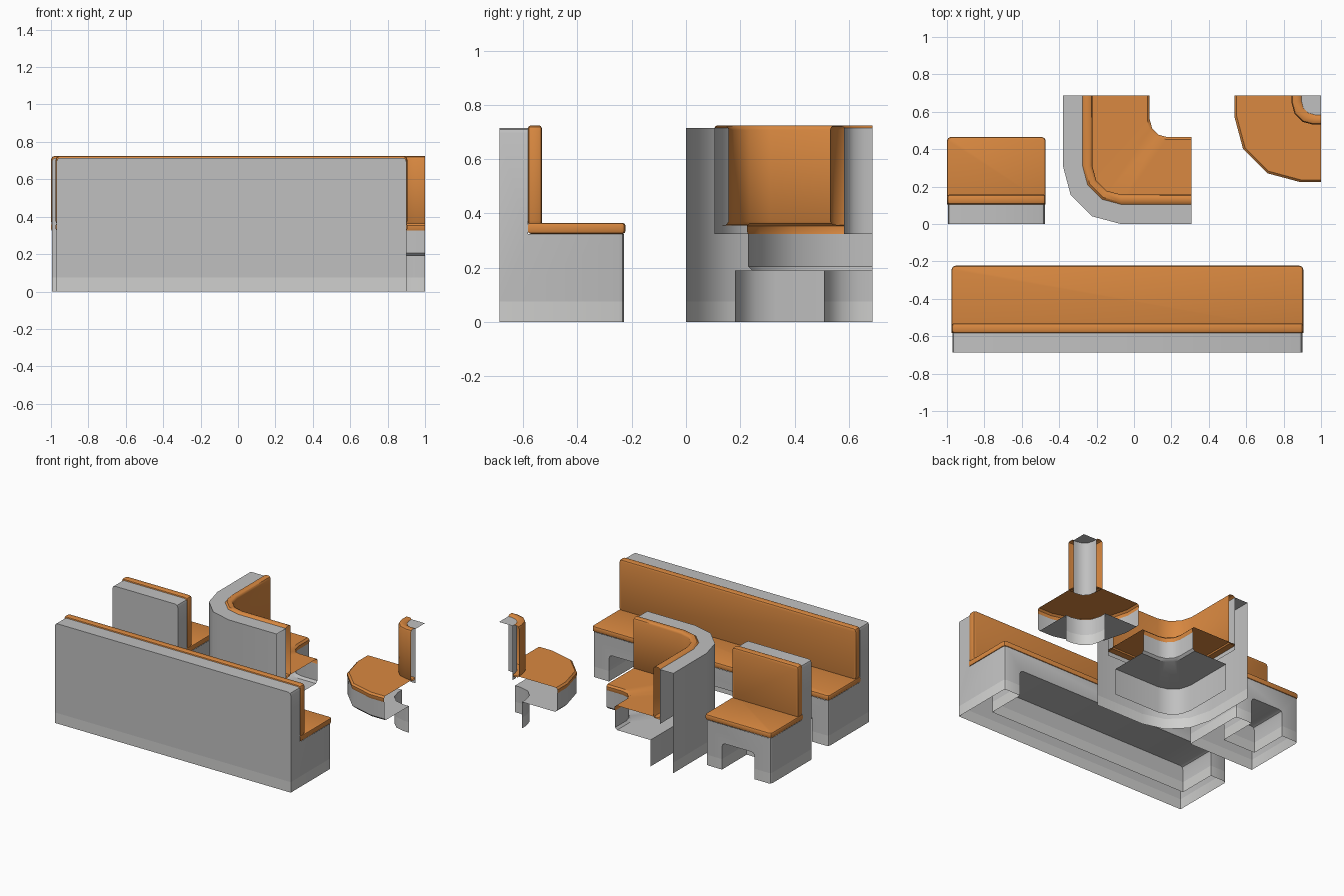
import bpy, bmesh, math
from mathutils import Vector

if "Cube" in bpy.data.objects:
    bpy.data.objects.remove(bpy.data.objects["Cube"])


def material(name, rgb):
    m = bpy.data.materials.new(name)
    m.diffuse_color = (*rgb, 1)
    m.use_nodes = True
    m.node_tree.nodes["Principled BSDF"].inputs["Base Color"].default_value = m.diffuse_color
    return m


GREY = material("grey panel", (0.53, 0.53, 0.53))
PALE = material("pale grey plinth", (0.63, 0.63, 0.62))
ORANGE = material("orange upholstery", (0.70, 0.25, 0.052))

# shared section sizes: distance from the rear face, and heights
BACK, CUSH, KICK, DEPTH = 0.105, 0.157, 0.18, 0.46
BAND, GAP, SEAT, TOP = 0.075, 0.19, 0.325, 0.715


def finish(bm, name, mats):
    bmesh.ops.recalc_face_normals(bm, faces=bm.faces)
    for f in bm.faces:
        f.smooth = True
        if len(mats) > 1 and f.calc_center_median().z < BAND:
            f.material_index = 1
    for e in bm.edges:
        e.smooth = len(e.link_faces) == 2 and e.calc_face_angle(0) < math.radians(40)
    me = bpy.data.meshes.new(name)
    bm.to_mesh(me)
    bm.free()
    for m in mats:
        me.materials.append(m)
    ob = bpy.data.objects.new(name, me)
    bpy.context.collection.objects.link(ob)
    return ob


def box(lo, hi):
    bm = bmesh.new()
    bmesh.ops.create_cube(bm, size=1)
    for v in bm.verts:
        v.co = [(lo[i] + hi[i]) / 2 + v.co[i] * (hi[i] - lo[i]) for i in range(3)]
    return bm


def bevel(bm, rule, width, segments=2):
    edges = [e for e in bm.edges if rule((e.verts[0].co + e.verts[1].co) / 2,
                                         (e.verts[1].co - e.verts[0].co).normalized())]
    bmesh.ops.bevel(bm, geom=edges, offset=width, segments=segments,
                    profile=0.5, affect='EDGES')


def drop(bm, rule):
    bm.normal_update()
    faces = [f for f in bm.faces if rule(f.calc_center_median(), f.normal)]
    bmesh.ops.delete(bm, geom=faces, context='FACES')


def straight_seat(name, x0, x1, y0):
    # L-section body with softened top and front corners
    bm = bmesh.new()
    section = [(0, 0), (DEPTH, 0), (DEPTH, SEAT), (BACK, SEAT), (BACK, TOP), (0, TOP)]
    face = bm.faces.new([bm.verts.new((x0, y0 + d, z)) for d, z in section])
    new = bmesh.ops.extrude_face_region(bm, geom=[face])["geom"]
    bmesh.ops.translate(bm, vec=(x1 - x0, 0, 0),
                        verts=[g for g in new if isinstance(g, bmesh.types.BMVert)])
    bmesh.ops.recalc_face_normals(bm, faces=bm.faces)
    bevel(bm, lambda c, d: (abs(d.y) > .9 and c.z > TOP - .01)
          or (abs(d.z) > .9 and c.y > y0 + DEPTH - .01), 0.02)
    body = finish(bm, name + "_body_raw", [GREY])
    # open space between the two end legs
    bm = box((x0 + .13, y0 + KICK, -.2), (x1 - .13, y0 + 1, GAP))
    bevel(bm, lambda c, d: abs(d.y) > .9 and c.z > GAP - .01, 0.025)
    cutter = finish(bm, name + "_cutter", [GREY])
    cutter.hide_render = True
    mod = body.modifiers.new("recess", 'BOOLEAN')
    mod.operation, mod.object, mod.solver = 'DIFFERENCE', cutter, 'EXACT'
    bpy.context.view_layer.update()
    result = body.evaluated_get(bpy.context.evaluated_depsgraph_get())
    bm = bmesh.new()
    bm.from_mesh(result.to_mesh())
    bpy.data.objects.remove(body)
    bpy.data.objects.remove(cutter)
    # hollow shell: open underneath and below the cushion
    drop(bm, lambda c, n: abs(n.z) > .9 and (c.z < .01 or abs(c.z - SEAT) < .005))
    bmesh.ops.bisect_plane(bm, geom=bm.verts[:] + bm.edges[:] + bm.faces[:],
                           plane_co=(0, 0, BAND), plane_no=(0, 0, 1))
    finish(bm, name + "_body", [GREY, PALE])
    # seat cushion
    bm = box((x0 - .005, y0 + BACK, SEAT), (x1 + .005, y0 + DEPTH + .005, .365))
    bevel(bm, lambda c, d: abs(d.z) > .9 and c.y > y0 + .3, 0.02)
    bevel(bm, lambda c, d: abs(d.z) < .1, 0.01)
    drop(bm, lambda c, n: n.z < -.95)
    finish(bm, name + "_seat_cushion", [ORANGE])
    # back cushion
    bm = box((x0 - .005, y0 + BACK, .355), (x1 + .005, y0 + CUSH, .725))
    bevel(bm, lambda c, d: abs(d.y) > .9, 0.02)
    bevel(bm, lambda c, d: abs(d.y) < .1, 0.012)
    drop(bm, lambda c, n: n.y < -.95)
    finish(bm, name + "_back_cushion", [ORANGE])


def inner_path(d):
    # seat wraps the inside of the corner
    t = min(max((d - .155) / (DEPTH - .155), 0), 1)
    cx, cy = -.07 + .25 * t, .31 + .25 * t
    r = cx + .38 - d
    arc = [(cx + r * math.cos(a), cy + r * math.sin(a))
           for a in (math.radians(180 + 30 * i) for i in range(4))]
    return [(-.38 + d, .688)] + arc + [(.307, d)]


def outer_path(d):
    # seat wraps the outside of a quarter column
    off = max(.03 + (d - BACK) / (DEPTH - BACK) * .08, .02)
    r = max(d - off, 0)
    cx, cy = 1 - off, .688 - off
    if d == 0:
        return [(1, .688)] * 6
    arc = [(cx + r * math.cos(a), cy + r * math.sin(a))
           for a in (math.radians(180 + 30 * i) for i in range(4))]
    return [(1 - d, .688)] + arc + [(1, .688 - d)]


def sweep(name, path, sections, mats):
    # open-ended sheets swept round the corner
    bm = bmesh.new()
    for section in sections:
        rows = [[bm.verts.new((x, y, z)) for x, y in path(d)] for d, z in section]
        for a, b in zip(rows, rows[1:]):
            for i in range(len(a) - 1):
                bm.faces.new((a[i], a[i + 1], b[i + 1], b[i]))
    bmesh.ops.remove_doubles(bm, verts=bm.verts, dist=1e-5)
    return finish(bm, name, mats)


def corner_seat(name, path, rear, kick):
    front = [(DEPTH, SEAT), (DEPTH, GAP + .015), (DEPTH - .015, GAP)]
    sweep(name + "_body", path, [rear, front + kick], [GREY, PALE])
    sweep(name + "_seat_cushion", path,
          [[(DEPTH, SEAT), (DEPTH + .004, SEAT + .012), (DEPTH + .004, .353),
            (DEPTH - .008, .365), (BACK, .365)]], [ORANGE])
    sweep(name + "_back_cushion", path,
          [[(BACK, .355), (CUSH - .01, .357), (CUSH, .37), (CUSH, .708),
            (CUSH - .005, .72), (CUSH - .015, .725), (BACK + .012, .725),
            (BACK, TOP)]], [ORANGE])


straight_seat("long_bench", -.97, .90, -.688)
straight_seat("single_seat", -.995, -.477, 0)
corner_seat("inner_corner", inner_path,
            [(0, 0), (0, BAND), (0, TOP), (BACK, TOP), (BACK, SEAT)],
            [(KICK, GAP), (KICK, 0)])
corner_seat("outer_corner", outer_path,
            [(0, TOP), (BACK, TOP), (BACK, SEAT)],
            [(KICK, GAP), (KICK, BAND), (KICK, 0)])
